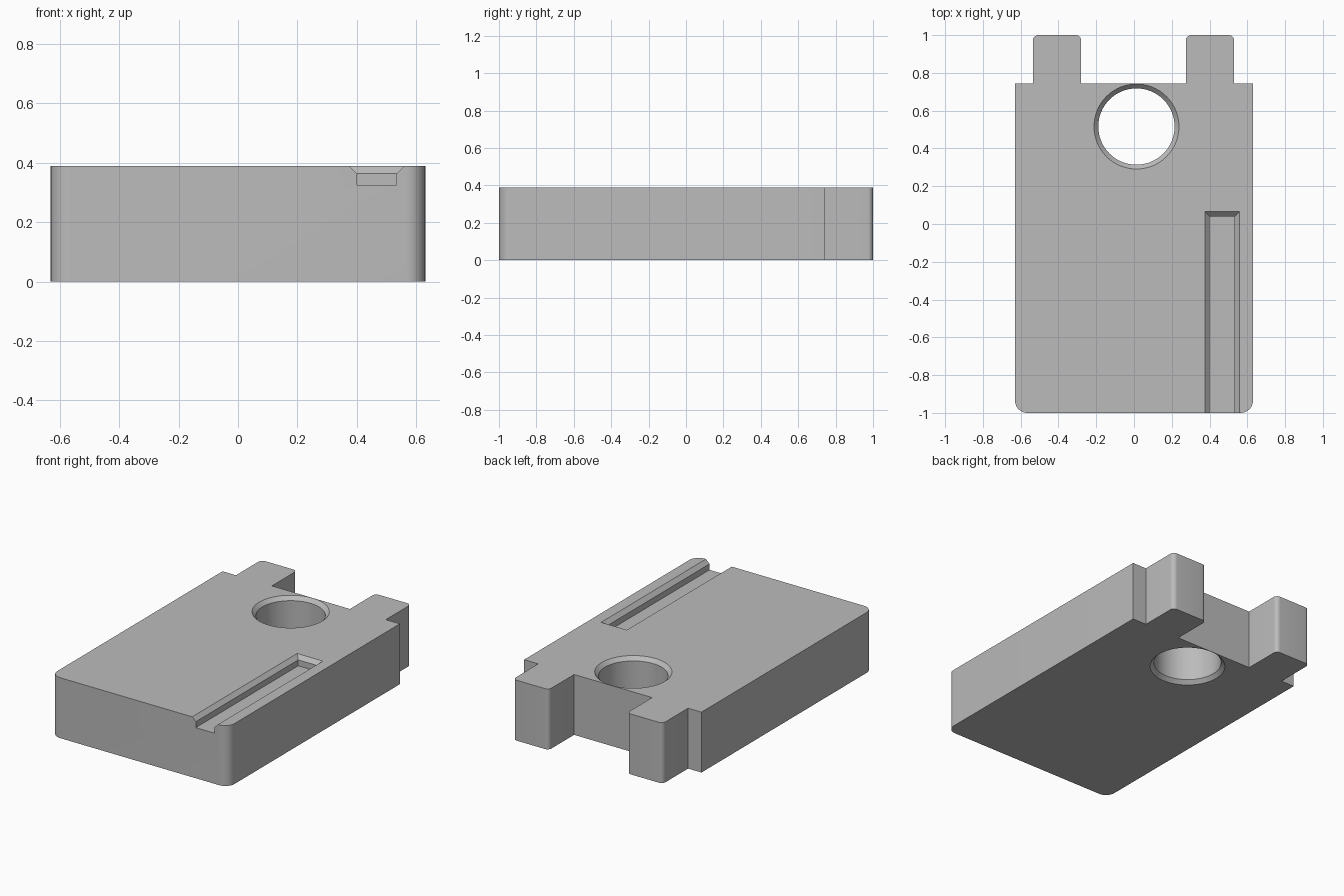
import bpy, bmesh
from math import sin, cos, pi
from mathutils import Vector

if "Cube" in bpy.data.objects:
    bpy.data.objects.remove(bpy.data.objects["Cube"])

HEIGHT = 0.388
grey = bpy.data.materials.new("plain grey")
grey.use_nodes = True
colour = (0.5, 0.5, 0.5, 1)
grey.diffuse_color = colour
grey.node_tree.nodes["Principled BSDF"].inputs["Base Color"].default_value = colour


def rounded(points, steps=8):
    """Turn (x, y, radius) corners into an outline with rounded corners."""
    out = []
    for i, (x, y, r) in enumerate(points):
        p = Vector((x, y))
        if r == 0:
            out.append(p)
            continue
        a = (Vector(points[i - 1][:2]) - p).normalized()
        b = (Vector(points[(i + 1) % len(points)][:2]) - p).normalized()
        centre = p + (a + b) * r
        for k in range(steps + 1):
            t = k / steps * pi / 2
            out.append(centre - b * r * cos(t) - a * r * sin(t))
    return out


def loft(name, rings):
    """Bridge matching rings of points and cap both ends."""
    bm = bmesh.new()
    loops = [[bm.verts.new(p) for p in ring] for ring in rings]
    n = len(loops[0])
    for low, high in zip(loops, loops[1:]):
        for i in range(n):
            j = (i + 1) % n
            bm.faces.new((low[i], low[j], high[j], high[i]))
    bm.faces.new(loops[0][::-1])
    bm.faces.new(loops[-1])
    bmesh.ops.recalc_face_normals(bm, faces=bm.faces)
    mesh = bpy.data.meshes.new(name)
    bm.to_mesh(mesh)
    bm.free()
    mesh.materials.append(grey)
    obj = bpy.data.objects.new(name, mesh)
    bpy.context.collection.objects.link(obj)
    return obj


# Block with rounded front corners and two rear tabs
corners = [(-0.63, -1, 0.065), (0.63, -1, 0.065), (0.63, 0.743, 0),
           (0.53, 0.743, 0), (0.53, 1, 0.028), (0.275, 1, 0.028), (0.275, 0.743, 0),
           (-0.28, 0.743, 0), (-0.28, 1, 0.028), (-0.535, 1, 0.028), (-0.535, 0.743, 0),
           (-0.63, 0.743, 0)]
outline = rounded(corners)
block = loft("block", [[(p.x, p.y, z) for p in outline] for z in (0, HEIGHT)])


# Round through hole, chamfered at both ends
def circle(r, z, n=64):
    return [(0.013 + r * cos(2 * pi * i / n), 0.516 + r * sin(2 * pi * i / n), z)
            for i in range(n)]


hole = loft("hole_cutter", [circle(r, z) for r, z in (
    (0.225, -0.1), (0.225, 0), (0.202, 0.024),
    (0.202, HEIGHT - 0.024), (0.225, HEIGHT), (0.225, HEIGHT + 0.1))])


# Groove open at the front, with chamfered upper edges
def rectangle(grow, z):
    left, right, back = 0.4 - grow, 0.533 + grow, 0.04 + grow
    return [(left, -1.1, z), (right, -1.1, z), (right, back, z), (left, back, z)]


groove = loft("groove_cutter", [rectangle(g, z) for g, z in (
    (0, 0.325), (0, HEIGHT - 0.025), (0.025, HEIGHT), (0.025, HEIGHT + 0.1))])

bpy.context.view_layer.objects.active = block
for cutter in (hole, groove):
    cut = block.modifiers.new(cutter.name, "BOOLEAN")
    cut.operation = "DIFFERENCE"
    cut.solver = "EXACT"
    cut.object = cutter
    bpy.ops.object.modifier_apply(modifier=cut.name)
    bpy.data.objects.remove(cutter)

# Smooth the rounded walls and keep the edges sharp
bpy.ops.object.select_all(action="DESELECT")
block.select_set(True)
bpy.ops.object.shade_smooth_by_angle(angle=pi / 6)
